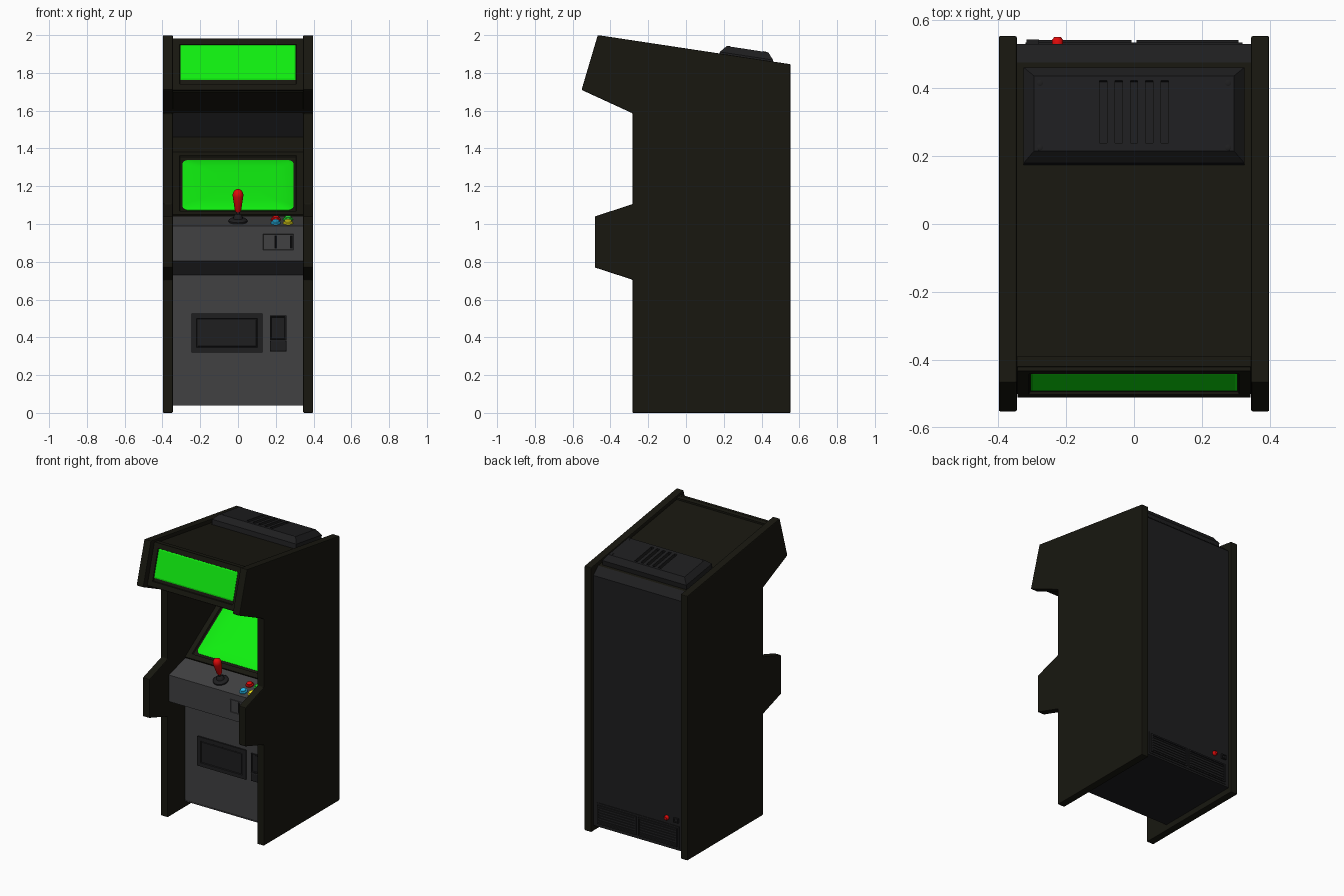
import bpy, bmesh, math
from mathutils import Matrix

if "Cube" in bpy.data.objects:
    bpy.data.objects.remove(bpy.data.objects["Cube"])

W = 0.346  # half width between the side panels


def material(name, rgb):
    m = bpy.data.materials.new(name)
    m.diffuse_color = (*rgb, 1)
    m.use_nodes = True
    m.node_tree.nodes["Principled BSDF"].inputs["Base Color"].default_value = m.diffuse_color
    return m


BODY = material("black_brown", (.009, .0085, .005))
DARK = material("dark_grey", (.013, .013, .014))
GREY = material("mid_grey", (.052, .052, .054))
GREEN = material("green", (.005, .87, .005))
RED = material("red", (.75, .003, .003))
CYAN = material("cyan", (.02, .5, .85))
YELLOW = material("yellow", (.85, .75, .01))
LIME = material("lime", (.02, .65, .03))


def finish(name, bm, mat, loc=(0, 0, 0), rx=0, bevel=0, smooth=False):
    bmesh.ops.recalc_face_normals(bm, faces=bm.faces)
    me = bpy.data.meshes.new(name)
    bm.to_mesh(me)
    bm.free()
    ob = bpy.data.objects.new(name, me)
    bpy.context.collection.objects.link(ob)
    me.materials.append(mat)
    ob.location, ob.rotation_euler = loc, (rx, 0, 0)
    if bevel:
        b = ob.modifiers.new("bevel", 'BEVEL')
        b.width, b.segments = bevel, 2
    if smooth:
        bpy.ops.object.select_all(action='DESELECT')
        ob.select_set(True)
        bpy.context.view_layer.objects.active = ob
        bpy.ops.object.shade_smooth_by_angle(angle=math.radians(40))
    return ob


def block(name, w, h, d, loc, rx, mat, steps=(), bevel=0):
    """Plate of w x h rising d along local z; steps inset/move its top face."""
    bm = bmesh.new()
    bmesh.ops.create_cube(bm, size=1, matrix=Matrix.Translation((0, 0, d / 2)) @ Matrix.Diagonal((w, h, d, 1)))
    bm.normal_update()
    top = [max(bm.faces, key=lambda f: f.calc_center_median().z)]
    for inset, depth in steps:
        bmesh.ops.inset_region(bm, faces=top, thickness=inset, depth=depth, use_even_offset=True)
    return finish(name, bm, mat, loc, rx, bevel)


def slab(name, x0, x1, profile, mat, bevel=0):
    """Closed (y, z) outline extruded from x0 to x1."""
    bm = bmesh.new()
    f = bm.faces.new([bm.verts.new((x0, y, z)) for y, z in profile])
    ext = bmesh.ops.extrude_face_region(bm, geom=[f])
    bmesh.ops.translate(bm, vec=(x1 - x0, 0, 0), verts=[v for v in ext["geom"] if isinstance(v, bmesh.types.BMVert)])
    return finish(name, bm, mat, bevel=bevel)


def sheet(name, path, mat, t=.012):
    """Panel following a (y, z) path between the sides, thickened inward."""
    bm = bmesh.new()
    rows = [[bm.verts.new((x, y, z)) for x in (-W, W)] for y, z in path]
    for a, b in zip(rows, rows[1:]):
        bm.faces.new((a[0], a[1], b[1], b[0]))
    me = bpy.data.meshes.new(name)
    bm.to_mesh(me)
    bm.free()
    ob = bpy.data.objects.new(name, me)
    bpy.context.collection.objects.link(ob)
    me.materials.append(mat)
    s = ob.modifiers.new("solid", 'SOLIDIFY')
    s.thickness, s.offset = t, -1
    return ob


def lathe(name, profile, loc, rx, mat):
    bm = bmesh.new()
    vs = [bm.verts.new((r, 0, z)) for r, z in profile]
    es = [bm.edges.new(p) for p in zip(vs, vs[1:])]
    bmesh.ops.spin(bm, geom=vs + es, axis=(0, 0, 1), cent=(0, 0, 0), angle=math.tau, steps=24)
    bmesh.ops.remove_doubles(bm, verts=bm.verts, dist=1e-5)
    return finish(name, bm, mat, loc, rx, smooth=True)


# side panels
SIDE = [(-.283, 0), (-.283, .705), (-.483, .77), (-.483, 1.04), (-.283, 1.105), (-.283, 1.586),
        (-.553, 1.71), (-.467, 2.0), (.553, 1.846), (.553, 0)]
for s, n in ((-1, "left"), (1, "right")):
    slab(n + "_side_panel", s * .345, s * .398, SIDE, BODY, bevel=.005)

# panels between the sides, in order round the cabinet
sheet("lower_front_panel", [(-.09, .04), (-.09, .73)], GREY)
sheet("control_panel", [(-.09, .73), (-.27, .805), (-.27, .99), (-.09, 1.04)], GREY)
sheet("screen_bezel", [(-.09, 1.04), (.42, 1.375), (.42, 1.46)], BODY)
sheet("overhead_panel", [(.42, 1.46), (-.283, 1.588)], GREY)
sheet("sign_underside", [(-.283, 1.588), (-.5, 1.70)], BODY)
sheet("sign_housing", [(-.5, 1.70), (-.42, 1.978), (-.39, 1.975), (-.39, 1.963)], BODY)
sheet("roof_panel", [(-.39, 1.963), (.475, 1.832)], BODY)
sheet("back_panel", [(.475, 1.832), (.53, 1.785), (.53, .04)], DARK)
sheet("floor_panel", [(.53, .04), (-.09, .04)], DARK)

# lit sign
sign_rx = math.atan2(.278, .08)
block("sign_frame", .686, .285, .012, (0, -.46, 1.842), sign_rx, BODY, [(.034, 0), (.003, -.008)])
block("sign_face", .61, .193, .008, (0, -.457, 1.8535), sign_rx, GREEN, [(.008, .003)])

# screen: slightly domed plate with rounded corners
bez_rx = math.atan2(.335, .51)
block("screen_frame", .688, .605, .01, (0, .165, 1.2075), bez_rx, BODY, [(.034, 0), (.004, -.008)])
bm = bmesh.new()
outline = []
w, h, r = .293, .242, .035
for cx, cy, a0 in ((w - r, h - r, 0), (r - w, h - r, 90), (r - w, r - h, 180), (w - r, r - h, 270)):
    for k in range(6):
        a = math.radians(a0 + k * 18)
        outline.append((cx + r * math.cos(a), cy + r * math.sin(a)))
rings = [[bm.verts.new((x * s, y * s, z)) for x, y in outline]
         for s, z in ((1, 0), (1, .004), (.93, .010), (.7, .014), (.4, .016))]
for a, b in zip(rings, rings[1:]):
    for i in range(len(a)):
        j = (i + 1) % len(a)
        bm.faces.new((a[i], a[j], b[j], b[i]))
bm.faces.new(rings[0][::-1])
bm.faces.new(rings[-1])
finish("screen", bm, GREEN, (0, .158, 1.203), bez_rx, smooth=True)

# joystick and buttons on the sloping control top
ctl_rx = math.atan2(.05, .18)


def on_panel(x, y):
    return (x, y, .99 + (y + .27) * .05 / .18)


lathe("joystick_base", [(0, 0), (.05, 0), (.05, .008), (.043, .015), (.026, .018), (.02, .034), (.01, .042), (.01, .07), (0, .07)],
      on_panel(0, -.19), ctl_rx, DARK)
lathe("joystick_handle", [(0, .055), (.013, .055), (.017, .065), (.028, .14), (.028, .152), (.022, .168), (.012, .176), (0, .178)],
      on_panel(0, -.19), ctl_rx, RED)
for n, x, y, m in (("cyan", .2, -.225, CYAN), ("red", .2, -.155, RED), ("yellow", .265, -.225, YELLOW), ("green", .265, -.155, LIME)):
    lathe(n + "_button", [(0, 0), (.026, 0), (.026, .008), (.019, .011), (.018, .018), (.012, .021), (0, .021)],
          on_panel(x, y), ctl_rx, m)

# coin plate, coin slots and doors on the front
UP = math.pi / 2
block("coin_plate", .167, .09, .005, (.2135, -.27, .905), UP, GREY, [(.003, 0), (.002, -.003)])
for x in (.2, .282):
    block("coin_slot", .014, .07, .008, (x, -.27, .905), UP, DARK, [(.004, 0), (.001, -.004)])
block("service_door", .375, .205, .01, (-.0575, -.09, .4225), UP, DARK, [(.026, 0), (.003, -.005), (.003, 0), (.002, .004)])
block("coin_return", .086, .13, .01, (.2125, -.09, .45), UP, DARK, [(.006, 0), (.003, -.004)])
block("coin_return_cup", .086, .058, .01, (.2125, -.09, .354), UP, DARK, [(.005, .003)])

# roof vent box with cut slots and screws
roof_rx = -math.atan(.1517)
vent = block("roof_vent", .65, .285, .034, (0, .315, 1.856), roof_rx, DARK, [(.031, .036)])
for x in (-.09, -.045, 0, .045, .09):
    cut = block("slot_cutter", .022, .185, .08, (x, .327, 1.902), roof_rx, DARK)
    cut.hide_render = True
    cut.hide_set(True)
    cut.display_type = 'WIRE'
    b = vent.modifiers.new("slot", 'BOOLEAN')
    b.object, b.operation, b.solver = cut, 'DIFFERENCE', 'EXACT'
for x in (-.277, .277):
    for y in (.225, .415):
        lathe("vent_screw", [(0, -.02), (.009, -.02), (.009, .002), (.005, .004), (0, .004)],
              (x, y, 1.973 - .1517 * y), roof_rx, DARK)

# rear grilles, power button and socket
block("rear_vent_plate", .64, .155, .004, (0, .53, .13), -UP, DARK)
for cx in (-.158, .158):
    block("grille_frame", .3, .13, .01, (cx, .532, .13), -UP, DARK, [(.01, 0), (.002, -.007)])
    for i in range(6):
        block("grille_slat", .28, .009, .006, (cx, .534, .085 + i * .018), -UP, DARK)
lathe("power_button", [(0, 0), (.016, 0), (.016, .012), (.01, .02), (0, .02)], (-.225, .53, .248), -UP, RED)
block("power_socket", .036, .03, .013, (-.298, .53, .248), -UP, DARK, [(.006, 0), (.001, -.007)])
